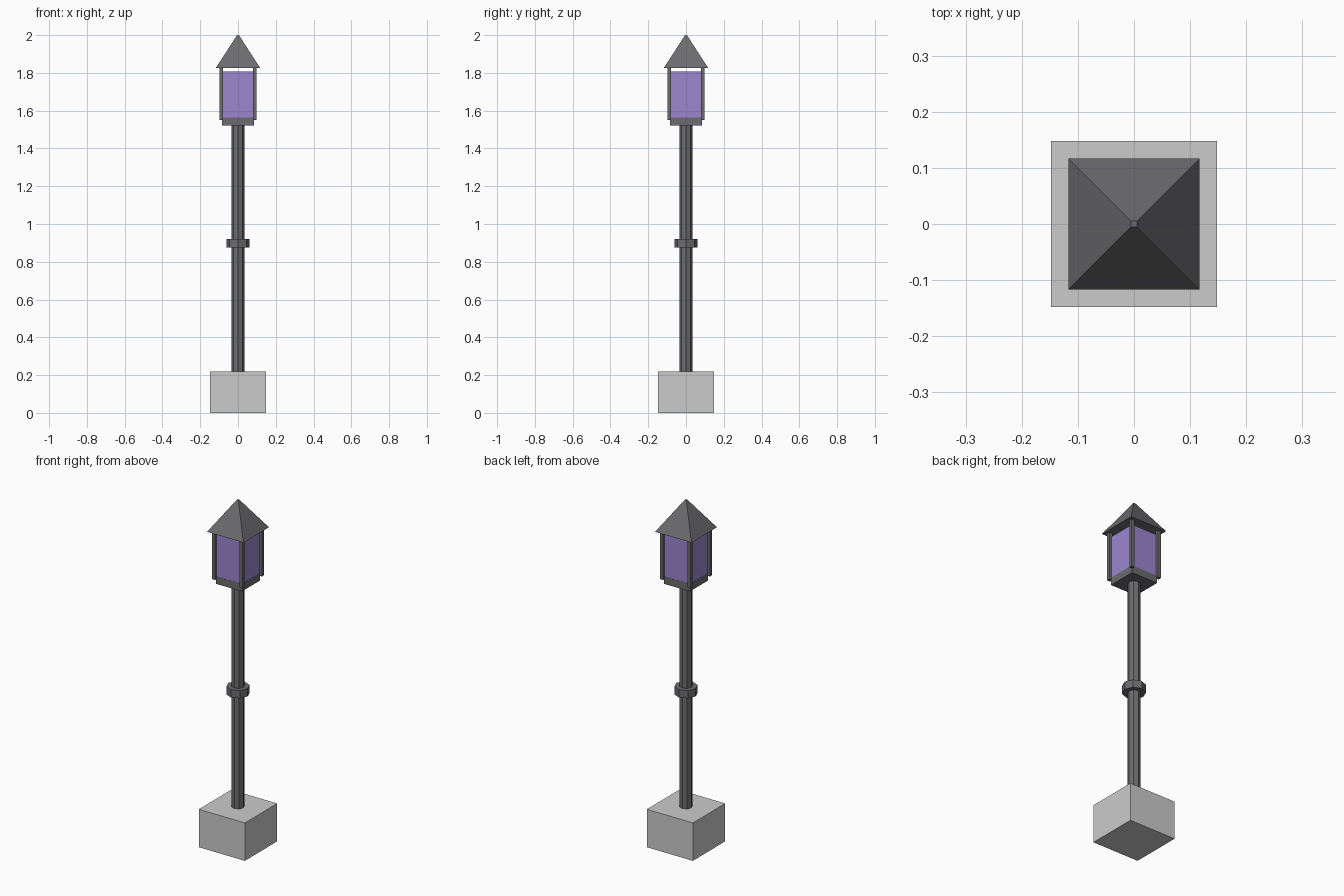
import bpy
from math import pi, sqrt

if "Cube" in bpy.data.objects:
    bpy.data.objects.remove(bpy.data.objects["Cube"])


def box(name, half, z0, z1, x=0, y=0):
    bpy.ops.mesh.primitive_cube_add(size=1, location=(x, y, (z0 + z1) / 2))
    o = bpy.context.object
    o.name = name
    o.scale = (2 * half, 2 * half, z1 - z0)
    return o


def prism(name, sides, r0, r1, z0, z1, x=0, y=0, turn=0):
    bpy.ops.mesh.primitive_cone_add(vertices=sides, radius1=r0, radius2=r1, depth=z1 - z0,
                                    location=(x, y, (z0 + z1) / 2), rotation=(0, 0, turn))
    o = bpy.context.object
    o.name = name
    return o


# stone footing, octagonal pole and collar
box("footing", 0.148, 0, 0.22)
prism("pole", 8, 0.034, 0.034, 0.22, 1.525)
prism("collar", 8, 0.062, 0.062, 0.875, 0.92)

# lantern tray and glass
box("lantern_tray", 0.084, 1.522, 1.565)
glass = box("lantern_glass", 0.083, 1.565, 1.808)
purple = bpy.data.materials.new("purple_glass")
purple.diffuse_color = (0.33, 0.24, 0.62, 1)
purple.use_nodes = True
purple.node_tree.nodes["Principled BSDF"].inputs["Base Color"].default_value = purple.diffuse_color
glass.data.materials.append(purple)

# four corner posts
for sx in (-1, 1):
    for sy in (-1, 1):
        box("corner_post", 0.0095, 1.55, 1.828, sx * 0.0885, sy * 0.0885)

# pyramid roof with a tiny flat tip
prism("roof", 4, 0.117 * sqrt(2), 0.005 * sqrt(2), 1.827, 2.0, turn=pi / 4)

# dark iron for everything except footing and glass
iron = bpy.data.materials.new("dark_iron")
iron.diffuse_color = (0.15, 0.15, 0.16, 1)
iron.use_nodes = True
iron.node_tree.nodes["Principled BSDF"].inputs["Base Color"].default_value = iron.diffuse_color
for o in bpy.data.objects:
    if o.name.startswith(("pole", "collar", "lantern_tray", "corner", "roof")):
        o.data.materials.append(iron)
